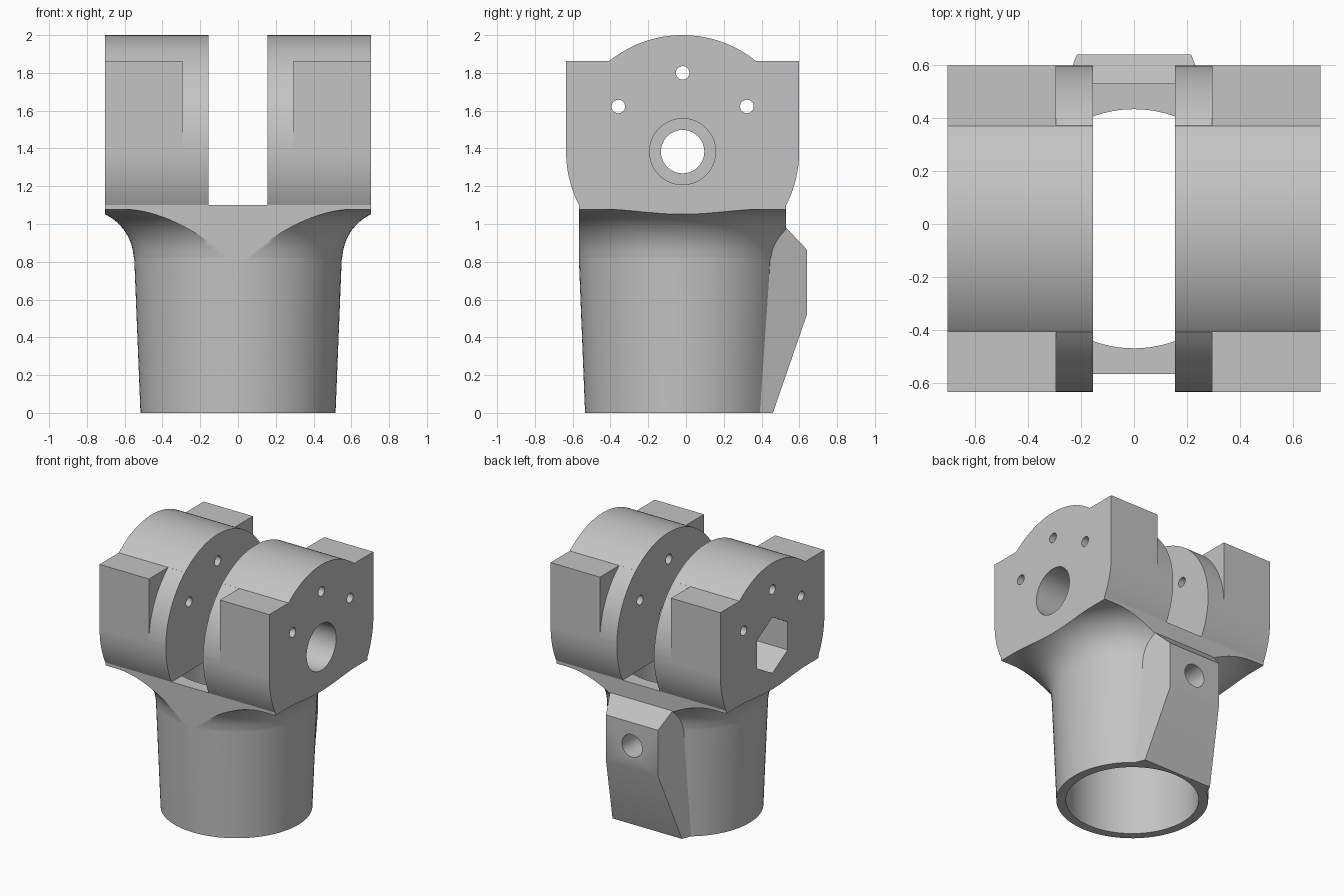
import bpy, bmesh
from math import sin, cos, pi, asin, radians
from mathutils import Matrix, Vector

if "Cube" in bpy.data.objects:
    bpy.data.objects.remove(bpy.data.objects["Cube"])

CY = -0.018             # shared centre line of shaft and clevis
PZ, R = 1.383, 0.617    # pivot height and clevis radius
HALF, GAP = 0.705, 0.155
NECK = 0.55             # half depth where the clevis meets the shaft


def finish(bm, name):
    bmesh.ops.remove_doubles(bm, verts=bm.verts, dist=1e-5)
    bmesh.ops.recalc_face_normals(bm, faces=bm.faces)
    mesh = bpy.data.meshes.new(name)
    bm.to_mesh(mesh)
    bm.free()
    ob = bpy.data.objects.new(name, mesh)
    bpy.context.collection.objects.link(ob)
    return ob


def prism(name, pts, lo, hi, axis="x"):
    """Extrude a (y, z) outline along x, an (x, z) one along y or an (x, y) one along z."""
    place = {"x": lambda a, b, t: (t, a, b),
             "y": lambda a, b, t: (a, t, b),
             "z": lambda a, b, t: (a, b, t)}[axis]
    bm = bmesh.new()
    face = bm.faces.new([bm.verts.new(place(a, b, lo)) for a, b in pts])
    new = bmesh.ops.extrude_face_region(bm, geom=[face])["geom"]
    verts = [g for g in new if isinstance(g, bmesh.types.BMVert)]
    bmesh.ops.translate(bm, verts=verts, vec=Vector(place(0, 0, hi - lo)))
    return finish(bm, name)


def rect(a0, b0, a1, b1):
    return [(a0, b0), (a1, b0), (a1, b1), (a0, b1)]


def arc(a, b, r, start, end, n):
    return [(a + r * cos(start + (end - start) * i / n),
             b + r * sin(start + (end - start) * i / n)) for i in range(n + 1)]


def circle(a, b, r, n=40, turn=0.0):
    return arc(a, b, r, turn, turn + 2 * pi, n)[:-1]


def revolve(name, profile, steps=96):
    bm = bmesh.new()
    vs = [bm.verts.new((r, CY, z)) for r, z in profile]
    es = [bm.edges.new(p) for p in zip(vs, vs[1:])]
    bmesh.ops.spin(bm, geom=vs + es, cent=(0, CY, 0), axis=(0, 0, 1),
                   angle=2 * pi, steps=steps, use_merge=True)
    return finish(bm, name)


def combine(target, tool, op):
    mod = target.modifiers.new("bool", "BOOLEAN")
    mod.operation, mod.solver, mod.object = op, "EXACT", tool
    bpy.context.view_layer.objects.active = target
    bpy.ops.object.modifier_apply(modifier=mod.name)
    bpy.data.objects.remove(tool)


# Clevis block: rounded crown with square shoulders, running down into the shaft
shoulder = 1.862
a = asin((shoulder - PZ) / R)
b = asin((1.1 - PZ) / R)
outline = [(CY + R, shoulder)] + arc(CY, PZ, R, a, pi - a, 40) + [(CY - R, shoulder)]
outline += arc(CY, PZ, R, pi, pi - b, 12)
outline += [(CY - NECK, -0.05), (CY + NECK, -0.05)]
outline += arc(CY, PZ, R, b, 0, 12)
body = prism("clevis_socket", outline, -HALF, HALF)

# Tapered shaft flaring out under the clevis
flare = [(0, -0.06), (0.514, -0.06), (0.549, 0.81)]
flare += arc(0.82, 0.81, 0.268, pi - 0.08, pi / 2, 16)
flare += [(1.3, 1.078), (1.3, 2.3), (0, 2.3)]
combine(body, revolve("shaft", flare), "INTERSECT")

# Inner cheeks are plain discs, without the square shoulders
crown = arc(CY, PZ, R + 0.0005, 0, pi, 72)
crown += [(CY - 1, PZ), (CY - 1, 2.3), (CY + 1, 2.3), (CY + 1, PZ)]
combine(body, prism("cheek_cutter", crown, -0.295, 0.295), "DIFFERENCE")
combine(body, prism("slot_cutter", rect(-1, 1.1, 1, 2.3), -GAP, GAP), "DIFFERENCE")

# Rear screw boss with drafted sides and sloping ends
boss = prism("boss", [(0.3, -0.05), (0.64, -0.05), (0.64, 0.865),
                      (0.53, 0.98), (0.3, 0.98)], -0.5, 0.5)
draft = [(-0.36, 0.28), (0.36, 0.28), (0.212, 0.65), (-0.212, 0.65)]
combine(boss, prism("draft", draft, -0.2, 1.2, "z"), "INTERSECT")
combine(body, boss, "UNION")
under = [(-2, -1), (-2, 0), (0.46, 0), (0.64, 0.52), (1, 0.52), (1, -1)]
combine(body, prism("base_cutter", under, -2, 2), "DIFFERENCE")

# Shaft bore and boss screw hole
combine(body, prism("bore", circle(0, CY, 0.452, 96), -0.2, 1.102, "z"), "DIFFERENCE")
combine(body, prism("screw_hole", circle(0, 0.69, 0.085, 32), 0.2, 0.8, "y"), "DIFFERENCE")

# Pivot hole, bolt head recess, hexagonal nut recess and three pin holes
combine(body, prism("pivot", circle(CY, PZ, 0.115), -1, 1), "DIFFERENCE")
combine(body, prism("bolt_recess", circle(CY, PZ, 0.175), 0.4, 1), "DIFFERENCE")
combine(body, prism("nut_recess", circle(CY, PZ, 0.21, 6, pi / 6), -1, -0.4), "DIFFERENCE")
for y, z in ((0, 1.8), (-0.34, 1.622), (0.34, 1.622)):
    combine(body, prism("pin_hole", circle(CY + y, z, 0.036, 24), -1, 1), "DIFFERENCE")

# Single grey material and shading
grey = bpy.data.materials.new("plain_grey")
grey.use_nodes = True
grey.diffuse_color = (0.55, 0.55, 0.55, 1)
grey.node_tree.nodes["Principled BSDF"].inputs["Base Color"].default_value = (0.55, 0.55, 0.55, 1)
body.data.materials.clear()
body.data.materials.append(grey)
for p in body.data.polygons:
    p.material_index = 0
bpy.ops.object.select_all(action="DESELECT")
body.select_set(True)
bpy.context.view_layer.objects.active = body
bpy.ops.object.shade_smooth_by_angle(angle=radians(25))
body.modifiers.new("even_shading", "WEIGHTED_NORMAL").keep_sharp = True
